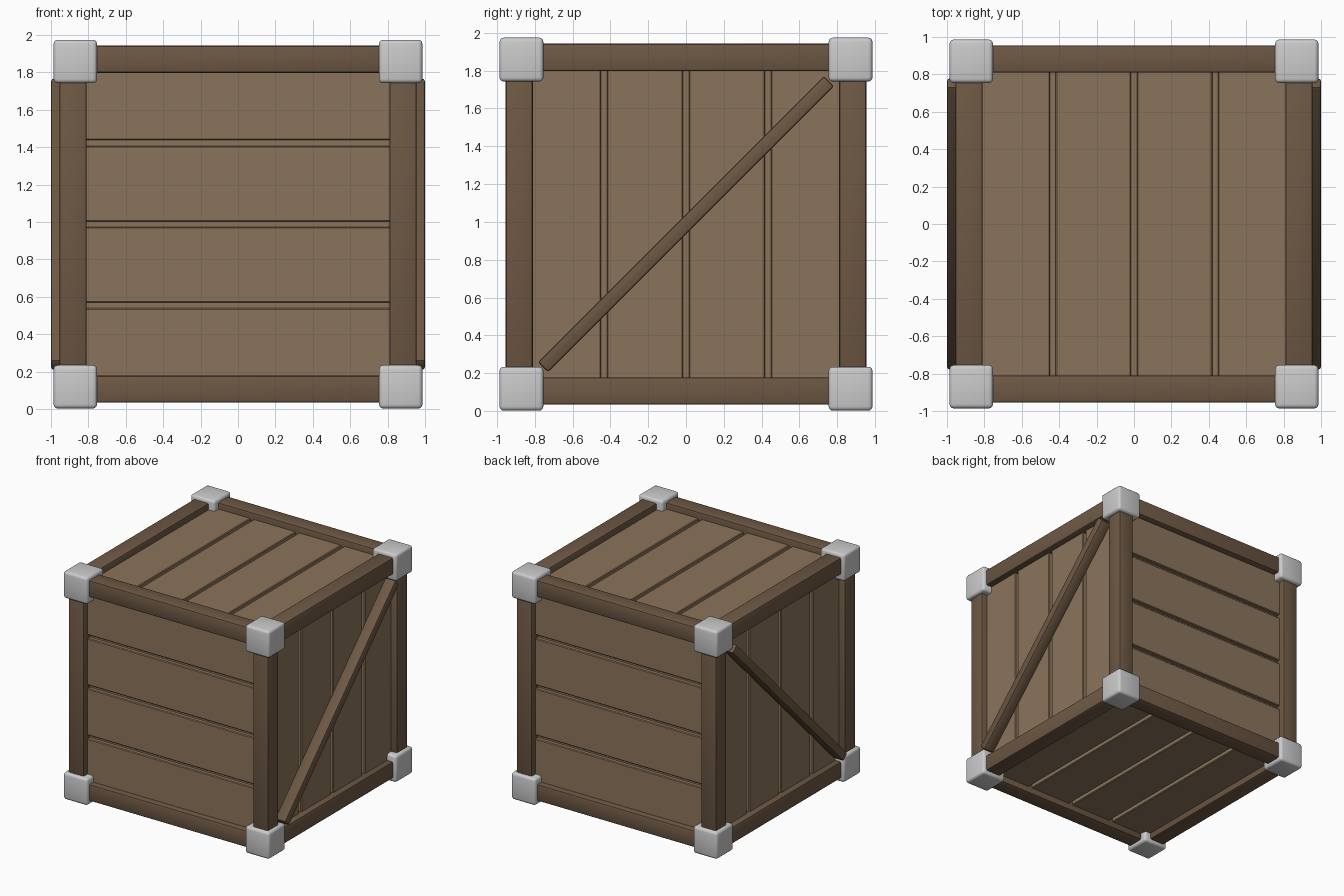
import bpy, bmesh
from math import radians
from mathutils import Matrix, Vector

if "Cube" in bpy.data.objects:
    bpy.data.objects.remove(bpy.data.objects["Cube"])

CZ = 0.988       # height of the crate centre
BEAM = 0.882     # distance of frame beams from the centre
CORNER = 0.87    # distance of corner blocks from the centre


def material(name, rgb):
    m = bpy.data.materials.new(name)
    m.diffuse_color = (*rgb, 1)
    m.use_nodes = True
    m.node_tree.nodes["Principled BSDF"].inputs["Base Color"].default_value = m.diffuse_color
    return m


plank_wood = material("plank_wood", (0.26, 0.175, 0.105))
frame_wood = material("frame_wood", (0.155, 0.098, 0.058))


def box(name, centre, size, bevel, mat=None, segments=2, rot_x=0.0):
    """Bevelled box, positioned relative to the crate centre."""
    bm = bmesh.new()
    bmesh.ops.create_cube(bm, size=1)
    bmesh.ops.scale(bm, vec=size, verts=bm.verts)
    if bevel:
        bmesh.ops.bevel(bm, geom=bm.edges[:], offset=bevel, segments=segments,
                        profile=0.5, affect='EDGES')
    me = bpy.data.meshes.new(name)
    bm.transform(Matrix.Rotation(rot_x, 4, 'X'))
    bm.to_mesh(me)
    bm.free()
    ob = bpy.data.objects.new(name, me)
    ob.location = Vector(centre) + Vector((0, 0, CZ))
    bpy.context.collection.objects.link(ob)
    if mat:
        me.materials.append(mat)
    bpy.ops.object.select_all(action='DESELECT')
    ob.select_set(True)
    bpy.context.view_layer.objects.active = ob
    bpy.ops.object.shade_smooth_by_angle(angle=radians(30))
    return ob


# Inner box behind the plank gaps
box("inner_box", (0, 0, 0), (1.73, 1.73, 1.73), 0, plank_wood)

# Planks: (side name, face axis, run axis, stacking axis)
for side, face, run, stack in (("front_back", 1, 0, 2),
                               ("left_right", 0, 2, 1),
                               ("top_bottom", 2, 1, 0)):
    for s in (-1, 1):
        for i in range(4):
            c, d = [0, 0, 0], [0, 0, 0]
            c[face], d[face] = s * 0.875, 0.05
            c[stack], d[stack] = (i - 1.5) * 0.434, 0.404
            d[run] = 1.72
            box(f"{side}_plank", c, d, 0.006, plank_wood, 1)

# Twelve frame beams, four along each axis
for axis in range(3):
    u, v = [a for a in range(3) if a != axis]
    for su in (-1, 1):
        for sv in (-1, 1):
            c, d = [0, 0, 0], [0.145] * 3
            c[u], c[v], d[axis] = su * BEAM, sv * BEAM, 1.76
            box("xyz"[axis] + "_frame_beam", c, d, 0.014, frame_wood)

# Eight metal corner blocks
for x in (-1, 1):
    for y in (-1, 1):
        for z in (-1, 1):
            box("corner_block", (x * CORNER, y * CORNER, z * CORNER),
                (0.232, 0.232, 0.232), 0.022, None, 3)

# Diagonal braces on the left and right sides
for x in (-1, 1):
    box("diagonal_brace", (x * 0.95, 0, 0), (0.1, 2.14, 0.076), 0.014,
        frame_wood, 2, radians(45))
